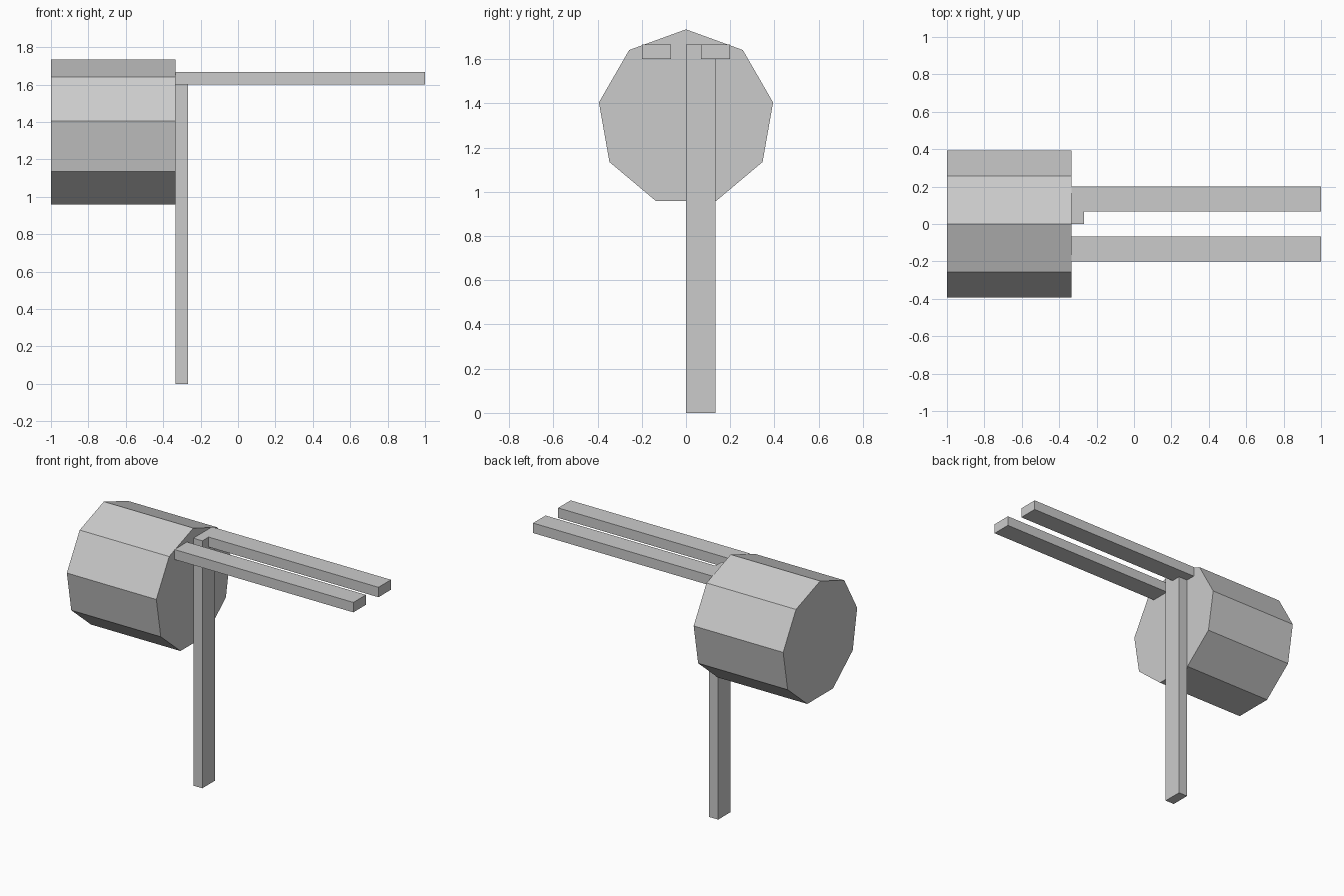
import bpy
import bmesh
from math import pi
from mathutils import Matrix

cube = bpy.data.objects.get("Cube")
if cube:
    bpy.data.objects.remove(cube, do_unlink=True)

# One plain grey for every part
grey = bpy.data.materials.new("light_grey")
grey.use_nodes = True
colour = (0.6, 0.6, 0.6, 1)
grey.diffuse_color = colour
grey.node_tree.nodes["Principled BSDF"].inputs["Base Color"].default_value = colour


def add_object(name, bm):
    mesh = bpy.data.meshes.new(name)
    bm.to_mesh(mesh)
    bm.free()
    mesh.materials.append(grey)
    obj = bpy.data.objects.new(name, mesh)
    bpy.context.collection.objects.link(obj)
    return obj


def add_box(name, low, high):
    size = [b - a for a, b in zip(low, high)]
    centre = [(a + b) / 2 for a, b in zip(low, high)]
    bm = bmesh.new()
    bmesh.ops.create_cube(
        bm, size=1,
        matrix=Matrix.Translation(centre) @ Matrix.Diagonal((*size, 1)))
    return add_object(name, bm)


JOINT = -0.333   # plane where the drum meets the post and arms
TOP = 1.667      # top of the post and arms

# Nine-sided drum lying along x, one corner pointing straight down
bm = bmesh.new()
bmesh.ops.create_cone(
    bm, cap_ends=True, segments=9, radius1=0.4, radius2=0.4,
    depth=JOINT + 1,
    matrix=Matrix.Translation(((JOINT - 1) / 2, 0, 1.335))
    @ Matrix.Rotation(pi / 2, 4, "Y"))
drum = add_object("drum", bm)
# Put the odd corner at the bottom
lowest = min(drum.data.vertices, key=lambda v: v.co.z).co
if abs(lowest.y) > 0.01:
    centre = Matrix.Translation((0, 0, 1.335))
    drum.data.transform(centre @ Matrix.Rotation(pi / 2, 4, "X") @ centre.inverted())

# Upright post, set slightly to the back
add_box("post", (JOINT, 0, 0), (JOINT + 0.067, 0.133, TOP))

# Pair of parallel arms reaching out sideways
add_box("front_arm", (JOINT, -0.2, 1.6), (1, -0.067, TOP))
add_box("back_arm", (JOINT, 0.067, 1.6), (1, 0.2, TOP))
